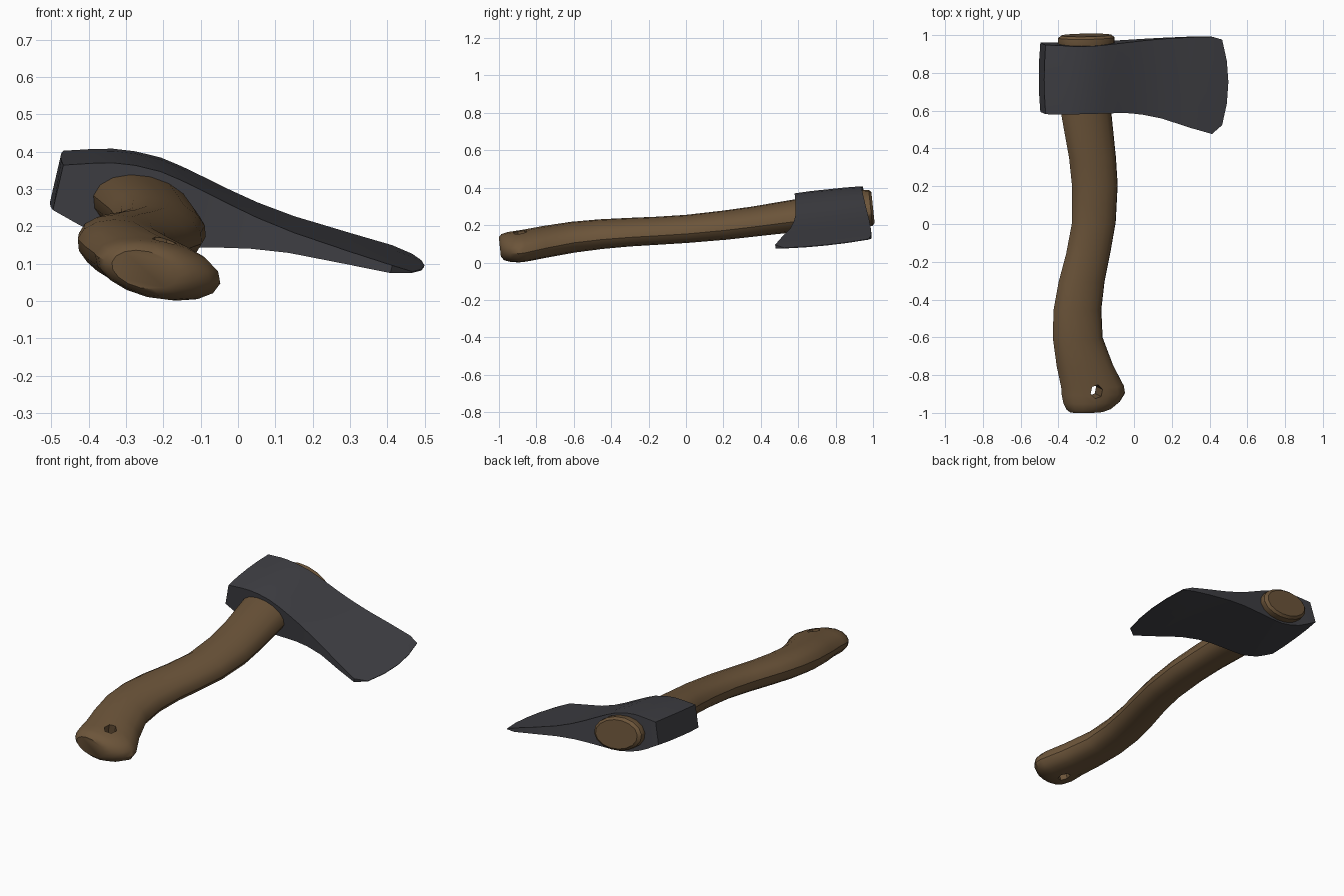
import bpy, bmesh, math
from mathutils import Matrix

if "Cube" in bpy.data.objects:
    bpy.data.objects.remove(bpy.data.objects["Cube"])

# Local frame: origin at the eye of the head, y along handle, x towards cutting edge
POSE = (Matrix.Translation((-0.25, 0.78, 0.27))
        @ Matrix.Rotation(math.radians(6), 4, 'X')
        @ Matrix.Rotation(math.radians(13), 4, 'Y'))


def material(name, rgb):
    m = bpy.data.materials.new(name)
    m.diffuse_color = (*rgb, 1)
    m.use_nodes = True
    m.node_tree.nodes["Principled BSDF"].inputs["Base Color"].default_value = m.diffuse_color
    return m


def loft(name, rings, mat):
    """Closed skin through a list of equally long point rings."""
    bm = bmesh.new()
    vs = [[bm.verts.new(p) for p in r] for r in rings]
    n = len(vs[0])
    for a, b in zip(vs, vs[1:]):
        for i in range(n):
            j = (i + 1) % n
            bm.faces.new((a[i], a[j], b[j], b[i]))
    bm.faces.new(vs[0])
    bm.faces.new(vs[-1])
    bmesh.ops.recalc_face_normals(bm, faces=bm.faces[:])
    me = bpy.data.meshes.new(name)
    bm.to_mesh(me)
    bm.free()
    me.materials.append(mat)
    ob = bpy.data.objects.new(name, me)
    bpy.context.collection.objects.link(ob)
    return ob


def activate(ob):
    bpy.ops.object.select_all(action='DESELECT')
    ob.select_set(True)
    bpy.context.view_layer.objects.active = ob


wood = material("brown wood", (0.15, 0.09, 0.042))
steel = material("dark steel", (0.05, 0.05, 0.058))

# Handle: elliptical sections (y, centre x, half width, half thickness)
handle_sections = [
    (-1.785, 0.000, 0.090, 0.050), (-1.770, 0.012, 0.122, 0.066),
    (-1.735, 0.026, 0.153, 0.075), (-1.690, 0.036, 0.172, 0.078),
    (-1.650, 0.031, 0.170, 0.079), (-1.540, -0.010, 0.153, 0.080),
    (-1.390, -0.049, 0.135, 0.079), (-1.240, -0.051, 0.130, 0.076),
    (-1.090, -0.028, 0.125, 0.073), (-0.940, 0.008, 0.120, 0.072),
    (-0.780, 0.038, 0.119, 0.072), (-0.580, 0.044, 0.124, 0.075),
    (-0.430, 0.031, 0.127, 0.077), (-0.180, -0.005, 0.137, 0.084),
    (0.150, -0.003, 0.142, 0.087), (0.175, -0.003, 0.155, 0.094),
    (0.208, -0.003, 0.153, 0.093), (0.221, -0.003, 0.135, 0.080)]
SIDES = 16
rings = []
for y, cx, a, b in handle_sections:
    rings.append([(cx + a * math.cos(2 * math.pi * i / SIDES), y,
                   b * math.sin(2 * math.pi * i / SIDES)) for i in range(SIDES)])
handle = loft("handle", rings, wood)

# Lanyard hole through the butt
cut_rings = [[(0.036 + 0.034 * math.cos(math.pi * i / 3 + 0.3),
               -1.67 + 0.038 * math.sin(math.pi * i / 3 + 0.3), z)
              for i in range(6)] for z in (-0.2, 0.2)]
cutter = loft("hole_cutter", cut_rings, wood)
cutter.hide_render = True
mod = handle.modifiers.new("hole", 'BOOLEAN')
mod.operation = 'DIFFERENCE'
mod.solver = 'EXACT'
mod.object = cutter
activate(handle)
bpy.ops.object.modifier_apply(modifier=mod.name)
bpy.data.objects.remove(cutter, do_unlink=True)

# Head: sections from poll to edge (x, front y, back y, half thickness, end pull-back)
head_sections = [
    (-0.246, -0.188, 0.180, 0.064, -0.008), (-0.160, -0.188, 0.178, 0.088, 0),
    (-0.110, -0.188, 0.174, 0.101, 0), (-0.050, -0.188, 0.172, 0.108, 0),
    (0.020, -0.188, 0.173, 0.107, 0), (0.080, -0.188, 0.176, 0.096, 0),
    (0.150, -0.190, 0.180, 0.079, 0), (0.222, -0.194, 0.184, 0.061, 0),
    (0.300, -0.206, 0.189, 0.044, 0), (0.403, -0.230, 0.194, 0.029, 0),
    (0.559, -0.284, 0.198, 0.018, 0), (0.690, -0.320, 0.197, 0.011, 0.012),
    (0.769, -0.275, 0.180, 0.002, 0.034)]
rings = []
for x, y0, y1, w, k in head_sections:
    side = [(x - k * (2 * f - 1) ** 2, y0 + (y1 - y0) * f,
             w * (0.97 if f in (0, 1) else 1.0)) for f in (0, 0.25, 0.5, 0.75, 1)]
    rings.append(side + [(px, py, -pz) for px, py, pz in reversed(side)])
head = loft("axe_head", rings, steel)

# Pose both parts and smooth the rounded surfaces
for ob in (handle, head):
    ob.data.transform(POSE)
    activate(ob)
    bpy.ops.object.shade_smooth_by_angle(angle=math.radians(35))
